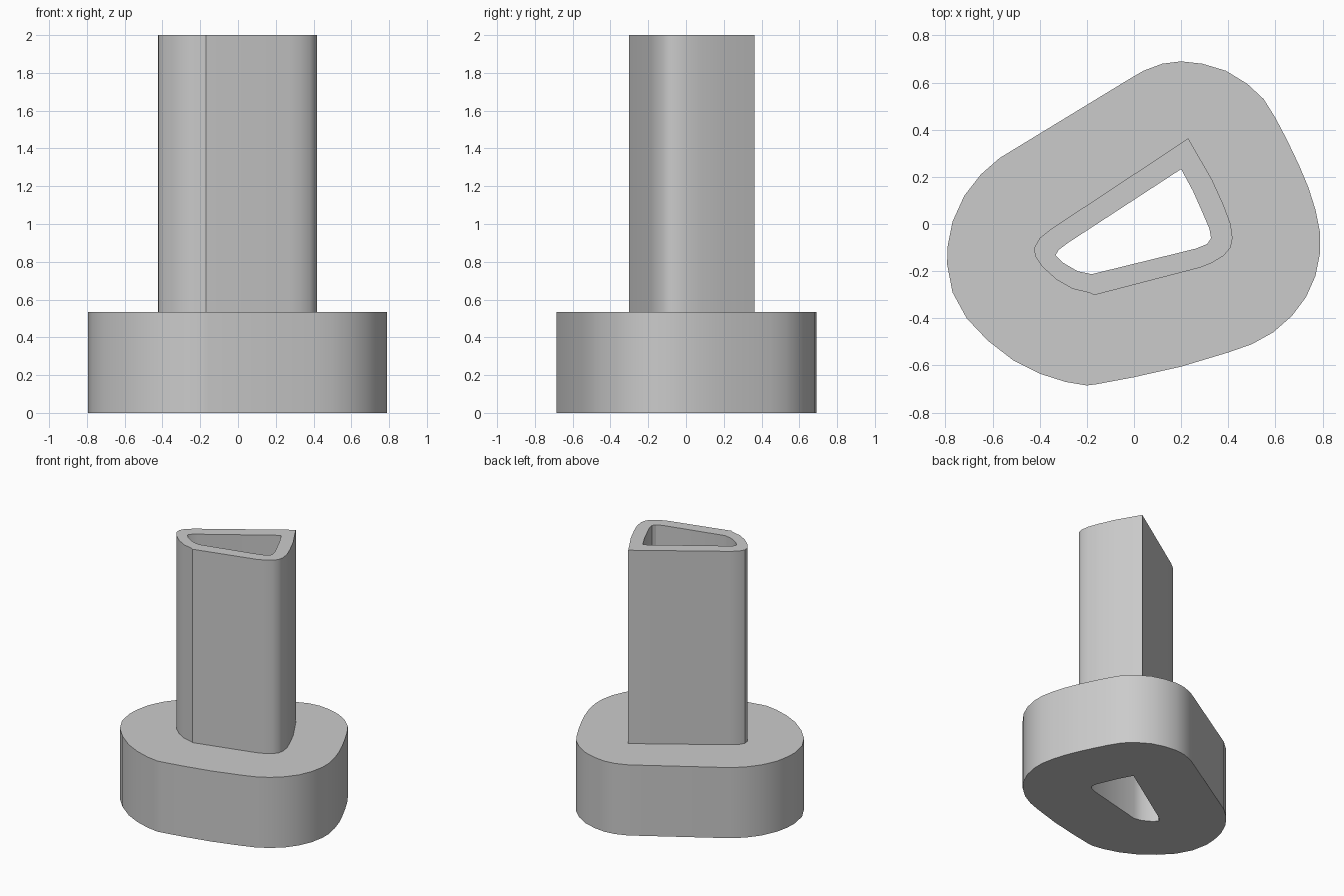
import bpy
import bmesh
import math

cube = bpy.data.objects.get("Cube")
if cube:
    bpy.data.objects.remove(cube, do_unlink=True)

grey = bpy.data.materials.new("light grey")
grey.use_nodes = True
colour = (0.6, 0.6, 0.6, 1)
grey.diffuse_color = colour
grey.node_tree.nodes["Principled BSDF"].inputs["Base Color"].default_value = colour

# Outlines in hundredths of a unit, clockwise from the back corner
hole_outline = [(20, 23.3), (25, 14), (29, 5), (32, -2), (32.7, -6), (31, -8.5), (26, -10.5),
                (-18, -21.3), (-24, -20), (-30, -16.5), (-33.3, -13.3), (-32, -11), (-28, -8)]

stem_outline = [(23, 36.3), (33, 19), (38, 8), (41, 0), (41.8, -6), (41, -10), (38, -13.5),
                (33, -16.5), (28, -18.5), (-17, -30.2), (-18.5, -29.3), (-26, -27.5), (-33, -23.5),
                (-39, -18), (-42, -13.5), (-42.3, -10), (-40, -6), (-35, -2)]

base_outline = [(20, 69), (29, 68), (39, 65), (48, 59.5), (55, 53), (60, 45), (65, 35.5),
                (70, 25), (74, 15.5), (77, 6), (79, -4), (79, -12), (77, -22), (73, -31),
                (67, -39), (59, -46), (50, -51), (40, -54.5), (20, -60.5), (0, -65),
                (-16, -68), (-20, -68.5), (-29, -67), (-40, -63.5), (-51, -58), (-62, -49.5),
                (-71, -40), (-77, -29), (-79.3, -17), (-79, -9), (-77, 1), (-72, 12),
                (-65, 21), (-57, 28), (-2, 61.5), (4, 65), (12, 68)]


def add_loop(bm, outline, z):
    verts = [bm.verts.new((x / 100, y / 100, z)) for x, y in outline]
    edges = [bm.edges.new((a, b)) for a, b in zip(verts, verts[1:] + verts[:1])]
    return verts, edges


def add_wall(bm, lower, upper):
    for i in range(len(lower)):
        bm.faces.new((lower[i - 1], lower[i], upper[i], upper[i - 1]))


def make_tube(name, outer, inner, bottom, top, close_bottom):
    """Extruded outline with a through opening."""
    bm = bmesh.new()
    loops = {(kind, z): add_loop(bm, outline, z)
             for kind, outline in (("outer", outer), ("inner", inner))
             for z in (bottom, top)}
    for kind in ("outer", "inner"):
        add_wall(bm, loops[kind, bottom][0], loops[kind, top][0])
    # Flat ring caps
    for z in ((bottom, top) if close_bottom else (top,)):
        ring = loops["outer", z][1] + loops["inner", z][1]
        bmesh.ops.triangle_fill(bm, edges=ring, use_beauty=True, use_dissolve=False)
    bmesh.ops.recalc_face_normals(bm, faces=bm.faces)
    # Make sure the top cap faces up
    caps = [f for f in bm.faces if all(v.co.z > top - 0.001 for v in f.verts)]
    if caps[0].normal.z < 0:
        bmesh.ops.reverse_faces(bm, faces=bm.faces)
    mesh = bpy.data.meshes.new(name)
    bm.to_mesh(mesh)
    bm.free()
    mesh.materials.append(grey)
    obj = bpy.data.objects.new(name, mesh)
    bpy.context.collection.objects.link(obj)
    bpy.ops.object.select_all(action="DESELECT")
    obj.select_set(True)
    bpy.context.view_layer.objects.active = obj
    bpy.ops.object.shade_smooth_by_angle(angle=math.radians(30))
    return obj


base_height = 0.535
make_tube("base", base_outline, hole_outline, 0, base_height, True)
make_tube("hollow_stem", stem_outline, hole_outline, base_height, 2, False)
